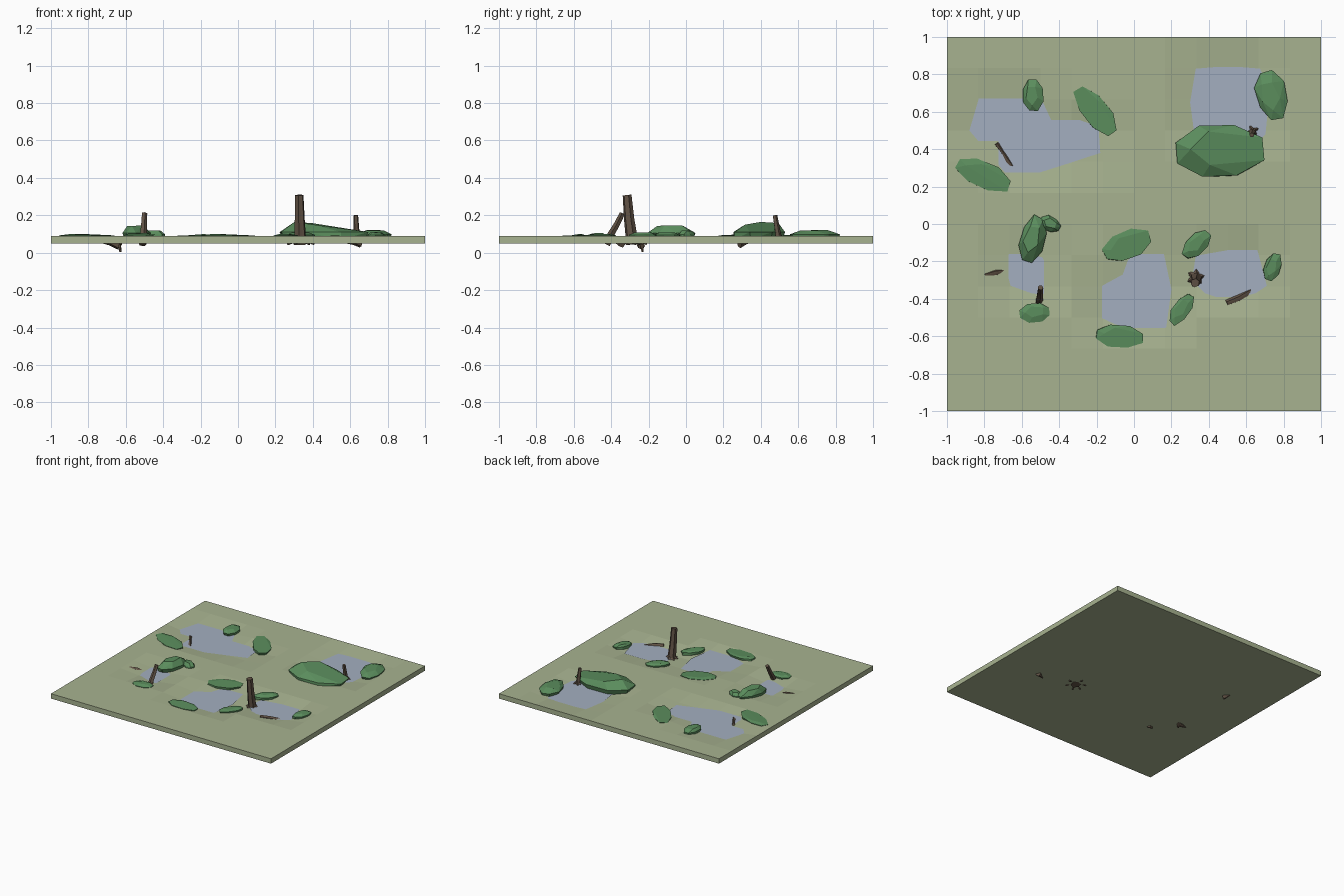
import bpy, bmesh, math, random
from mathutils import Vector, Matrix

if "Cube" in bpy.data.objects:
    bpy.data.objects.remove(bpy.data.objects["Cube"])

random.seed(4)
TOP, BOTTOM, WATER = 0.09, 0.05, 0.0755


def material(name, rgb):
    m = bpy.data.materials.new(name)
    m.diffuse_color = (*rgb, 1)
    m.use_nodes = True
    m.node_tree.nodes["Principled BSDF"].inputs["Base Color"].default_value = m.diffuse_color
    return m


SOIL = material("moss soil", (0.39, 0.45, 0.28))
POND = material("water", (0.37, 0.43, 0.53))
ROCK = material("mossy rock", (0.105, 0.27, 0.11))
WOOD = material("dead wood", (0.12, 0.085, 0.06))


def finish(name, bm, mat):
    bmesh.ops.recalc_face_normals(bm, faces=bm.faces)
    me = bpy.data.meshes.new(name)
    bm.to_mesh(me)
    bm.free()
    me.materials.append(mat)
    ob = bpy.data.objects.new(name, me)
    bpy.context.collection.objects.link(ob)
    return ob


# Ground slab: 12 x 12 grid, basins sunk at (column, row) grid points
deep = {(1, 9), (2, 9), (3, 9), (4, 9), (5, 9), (2, 8), (3, 8),
        (8, 10), (9, 10), (10, 10), (8, 9), (9, 9), (10, 9), (3, 4),
        (6, 4), (7, 4), (6, 3), (7, 3),
        (8, 4), (9, 4), (10, 4), (9, 5), (10, 5)}
shore = {(1, 10), (2, 10), (3, 10), (4, 8), (5, 8), (8, 11), (9, 11), (10, 11),
         (2, 5), (3, 5), (2, 4), (6, 5), (7, 5), (5, 4), (5, 3), (8, 5)}
bm = bmesh.new()
bmesh.ops.create_grid(bm, x_segments=12, y_segments=12, size=1)
for v in bm.verts:
    key = (round((v.co.x + 1) * 6), round((v.co.y + 1) * 6))
    v.co.z = TOP - (0.022 if key in deep else 0.015 if key in shore else 0)
rim = [e for e in bm.edges if e.is_boundary]
ext = bmesh.ops.extrude_edge_only(bm, edges=rim)["geom"]
for v in (g for g in ext if isinstance(g, bmesh.types.BMVert)):
    v.co.z = BOTTOM
bmesh.ops.holes_fill(bm, edges=[e for e in bm.edges if e.is_boundary], sides=0)
finish("ground", bm, SOIL)

# Water sheets, cut to the shorelines
ponds = {
    "pond_back_left": [(-.88, .5), (-.83, .67), (-.4, .67), (-.33, .57), (-.19, .52),
                       (-.18, .38), (-.5, .275), (-.69, .275)],
    "pond_back_right": [(.33, .83), (.5, .845), (.68, .83), (.72, .65), (.70, .45),
                        (.35, .44), (.32, .5), (.3, .65)],
    "pond_front_left": [(-.71, -.15), (-.6, -.155), (-.48, -.18), (-.48, -.38),
                        (-.55, -.37), (-.66, -.33)],
    "pond_middle": [(-.02, -.16), (.16, -.16), (.2, -.35), (.17, -.57), (0, -.56),
                    (-.17, -.52), (-.17, -.33), (-.06, -.27)],
    "pond_front_right": [(.33, -.17), (.5, -.14), (.66, -.14), (.71, -.33), (.65, -.37),
                         (.5, -.41), (.38, -.37), (.31, -.3)],
}
for name, outline in ponds.items():
    bm = bmesh.new()
    f = bm.faces.new([bm.verts.new((x, y, WATER)) for x, y in outline])
    f.normal_update()
    if f.normal.z < 0:
        f.normal_flip()
    me = bpy.data.meshes.new(name)
    bm.to_mesh(me)
    bm.free()
    me.materials.append(POND)
    bpy.context.collection.objects.link(bpy.data.objects.new(name, me))


# Faceted boulder: stacked eight-sided rings, hulled
def boulder(name, x, y, length, width, angle, top, tilt=0.0):
    bm = bmesh.new()
    mid = TOP + (top - TOP) * 0.25
    for z, s, n, shift in ((0.07, 0.93, 8, 0), (mid, 1.0, 8, 0), (top, 0.6, 5, 0.12)):
        for i in range(n):
            a = math.tau * (i + 0.5) / n
            k = 1.06 * s * random.uniform(0.92, 1.05)
            u, v = math.cos(a) * k, math.sin(a) * k
            drop = (top - TOP) * (tilt * (u + 0.6) + random.uniform(0, 0.15)) if z == top else 0
            bm.verts.new((u * length / 2, (v + shift) * width / 2, z - drop))
    hull = bmesh.ops.convex_hull(bm, input=bm.verts)
    loose = [g for g in hull["geom_interior"] if isinstance(g, bmesh.types.BMVert)]
    bmesh.ops.delete(bm, geom=loose, context='VERTS')
    bmesh.ops.dissolve_limit(bm, angle_limit=math.radians(9), verts=bm.verts, edges=bm.edges)
    bmesh.ops.transform(bm, verts=bm.verts, matrix=Matrix.Translation((x, y, 0))
                        @ Matrix.Rotation(math.radians(angle), 4, 'Z'))
    finish(name, bm, ROCK)


rocks = [(-.54, .69, .17, .11, 92, .115), (-.205, .60, .31, .14, -52, .10),
         (-.81, .265, .31, .14, -24, .10), (.735, .69, .27, .16, 103, .122),
         (-.54, -.08, .25, .13, 75, .15), (-.45, 0, .12, .08, -25, .12),
         (-.04, -.115, .27, .15, 22, .10), (-.53, -.475, .17, .10, 5, .105),
         (-.08, -.60, .26, .12, -5, .10), (.255, -.455, .19, .09, 55, .10),
         (.335, -.11, .18, .10, 45, .11), (.74, -.23, .15, .09, 72, .11)]
boulder("large_boulder", .45, .39, .48, .29, 3, .172, 0.35)
for i, r in enumerate(rocks):
    boulder(f"boulder_{i + 1}", *r)


# Fluted log along a path of (x, y, z, radius)
def log(name, path, roots=0, sides=10):
    bm = bmesh.new()
    pts = [Vector(p[:3]) for p in path]
    turn = (pts[-1] - pts[0]).to_track_quat('Z', 'Y')
    rings = []
    for c, p in zip(pts, path):
        rings.append([bm.verts.new(c + turn @ Vector((math.cos(a), math.sin(a), 0))
                                   * p[3] * (1.0 if i % 2 else 0.84))
                      for i, a in enumerate(math.tau * k / sides for k in range(sides))])
    for a, b in zip(rings, rings[1:]):
        for i in range(sides):
            j = (i + 1) % sides
            bm.faces.new((a[i], a[j], b[j], b[i]))
    bm.faces.new(rings[0])
    bm.faces.new(rings[-1])
    # Spreading roots
    r0 = path[0][3]
    for k in range(roots):
        a = math.tau * (k + 0.3) / roots + random.uniform(-.25, .25)
        d = Vector((math.cos(a), math.sin(a), 0))
        start, end = pts[0] + Vector((0, 0, .04)), pts[0] + d * r0 * 2.0
        axis = end - start
        m = Matrix.Translation((start + end) / 2) @ axis.to_track_quat('Z', 'Y').to_matrix().to_4x4()
        bmesh.ops.create_cone(bm, cap_ends=True, segments=5, radius1=r0 * .5,
                              radius2=r0 * .15, depth=axis.length, matrix=m)
    finish(name, bm, WOOD)


log("tall_stump", [(.333, -.285, .045, .038), (.332, -.292, .09, .032), (.33, -.304, .18, .028),
                   (.327, -.315, .308, .024)], 6, 12)
log("short_stump", [(.637, .50, .055, .022), (.635, .493, .09, .017), (.633, .485, .14, .015),
                    (.63, .475, .20, .013)], 4)
log("leaning_stump", [(-.51, -.425, .045, .022), (-.506, -.40, .10, .019),
                      (-.503, -.37, .15, .017), (-.50, -.34, .21, .015)])
log("fallen_log_right", [(.655, -.342, .047, .020), (.62, -.36, .060, .019),
                         (.56, -.395, .072, .019), (.495, -.422, .078, .016)])
log("fallen_log_left", [(-.64, -.238, .036, .020), (-.68, -.25, .056, .019),
                        (-.74, -.258, .072, .018), (-.80, -.273, .076, .014)])
log("driftwood", [(-.637, .285, .045, .021), (-.66, .318, .062, .018),
                  (-.70, .38, .078, .008), (-.735, .43, .084, .012)])

# Small root end below the slab sets the lowest point
log("root_tip", [(-.635, -.235, .045, .012), (-.628, -.232, .004, .006)], 0, 6)
